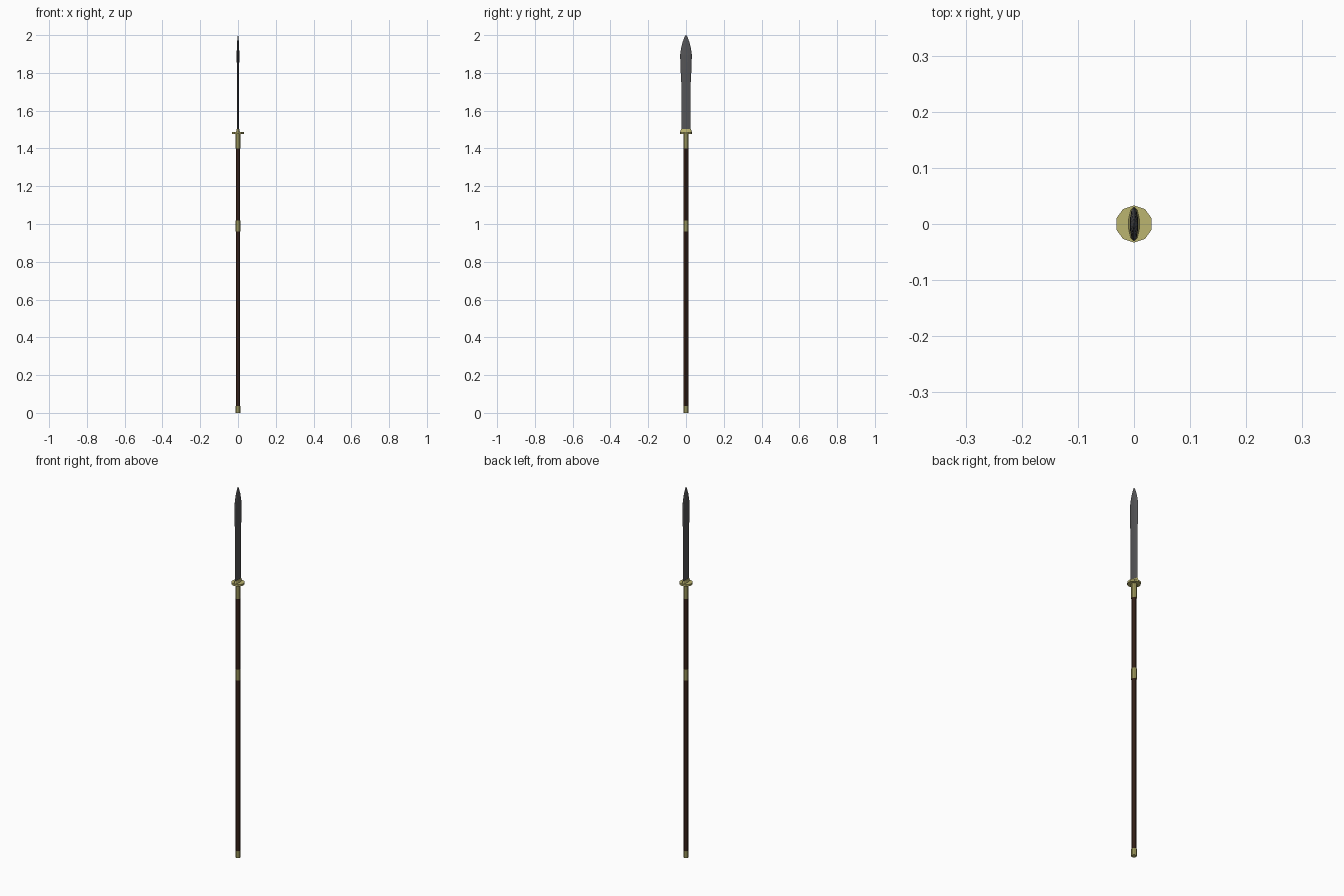
import bpy, bmesh, math

if "Cube" in bpy.data.objects:
    bpy.data.objects.remove(bpy.data.objects["Cube"])

SIDES = 10


def material(name, rgb):
    m = bpy.data.materials.new(name)
    m.diffuse_color = (*rgb, 1)
    m.use_nodes = True
    m.node_tree.nodes["Principled BSDF"].inputs["Base Color"].default_value = m.diffuse_color
    return m


WOOD = material("dark_wood", (0.06, 0.025, 0.015))
BRASS = material("brass", (0.5, 0.46, 0.16))
STEEL = material("dark_steel", (0.09, 0.09, 0.095))


def loft(name, sections, mat):
    """Skin elliptical rings given as (z, x radius, y radius)."""
    bm = bmesh.new()
    rings = []
    for z, rx, ry in sections:
        angles = [math.pi / 2 + 2 * math.pi * i / SIDES for i in range(SIDES)]
        rings.append([bm.verts.new((rx * math.cos(a), ry * math.sin(a), z)) for a in angles])
    for a, b in zip(rings, rings[1:]):
        for i in range(SIDES):
            j = (i + 1) % SIDES
            bm.faces.new((a[i], a[j], b[j], b[i]))
    bm.faces.new(rings[0][::-1])
    bm.faces.new(rings[-1])
    bmesh.ops.remove_doubles(bm, verts=bm.verts, dist=1e-5)
    bmesh.ops.recalc_face_normals(bm, faces=bm.faces)
    mesh = bpy.data.meshes.new(name)
    bm.to_mesh(mesh)
    bm.free()
    mesh.materials.append(mat)
    obj = bpy.data.objects.new(name, mesh)
    bpy.context.collection.objects.link(obj)
    return obj


def rod(name, z0, z1, r, mat):
    return loft(name, [(z0, r, r), (z1, r, r)], mat)


# Wooden pole and its brass fittings
rod("shaft", 0.02, 1.44, 0.0125, WOOD)
rod("butt_cap", 0.0, 0.037, 0.0137, BRASS)
rod("middle_band", 0.96, 1.018, 0.0137, BRASS)
rod("ferrule", 1.40, 1.48, 0.0137, BRASS)

# Round guard and the flat collar holding the blade
rod("guard", 1.477, 1.487, 0.033, BRASS)
loft("blade_collar", [(1.487, 0.010, 0.031), (1.502, 0.0075, 0.026)], BRASS)

# Leaf-shaped blade, flattened across x
loft("blade", [
    (1.487, 0.005, 0.025),
    (1.75, 0.005, 0.025),
    (1.82, 0.0065, 0.029),
    (1.895, 0.0075, 0.031),
    (1.925, 0.0068, 0.027),
    (1.96, 0.005, 0.019),
    (1.985, 0.003, 0.010),
    (2.0, 0.0005, 0.002),
], STEEL)
